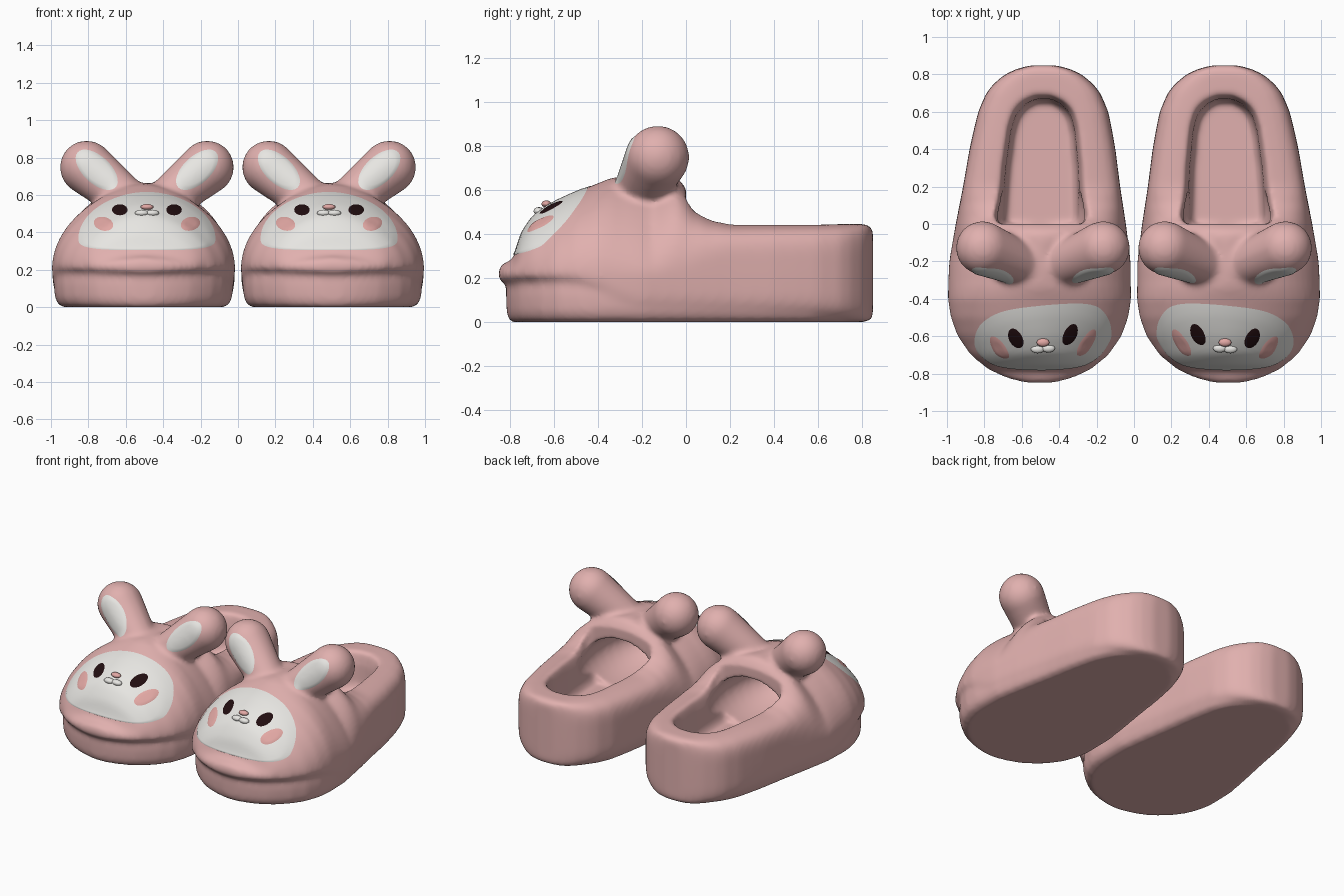
import bpy, bmesh, math
from mathutils import Vector, Matrix
from mathutils.bvhtree import BVHTree

if "Cube" in bpy.data.objects:
    bpy.data.objects.remove(bpy.data.objects["Cube"])

CX = 0.505      # centre of one slipper; the other is its mirror image
FX = 0.487      # centre line of face and ears


def material(name, rgb):
    m = bpy.data.materials.new(name)
    m.diffuse_color = (*rgb, 1)
    m.use_nodes = True
    m.node_tree.nodes["Principled BSDF"].inputs["Base Color"].default_value = m.diffuse_color
    return m


PINK = material("soft_pink", (0.75, 0.435, 0.425))
WHITE = material("warm_white", (0.82, 0.81, 0.78))
BLUSH = material("blush_pink", (0.76, 0.39, 0.37))
DARK = material("dark_brown", (0.015, 0.004, 0.005))


def lerp(table, v):
    """Piecewise linear lookup in a list of (key, value) pairs."""
    for (a, p), (b, q) in zip(table, table[1:]):
        if v <= b:
            return p + (q - p) * max(0, (v - a) / (b - a))
    return table[-1][1]


def spow(v, e):
    return math.copysign(abs(v) ** e, v)


def loft(bm, rings):
    loops = [[bm.verts.new(p) for p in r] for r in rings]
    n = len(loops[0])
    for a, b in zip(loops, loops[1:]):
        for i in range(n):
            j = (i + 1) % n
            bm.faces.new((a[i], a[j], b[j], b[i]))
    bm.faces.new(loops[0][::-1])
    bm.faces.new(loops[-1])


def finish(name, bm, mat):
    bmesh.ops.recalc_face_normals(bm, faces=bm.faces)
    me = bpy.data.meshes.new(name)
    bm.to_mesh(me)
    bm.free()
    for p in me.polygons:
        p.use_smooth = True
    me.materials.append(mat)
    ob = bpy.data.objects.new(name, me)
    bpy.context.collection.objects.link(ob)
    return ob


def mirror(ob):
    ob.modifiers.new("other_slipper", 'MIRROR').use_mirror_merge = False


# Slipper shape along its length: half width, top, underside, squareness
WIDTH = [(-.85, .06), (-.84, .12), (-.82, .19), (-.78, .275), (-.7, .37), (-.6, .44),
         (-.5, .475), (-.4, .49), (-.2, .485), (0, .455), (.2, .42), (.4, .39),
         (.5, .37), (.6, .348), (.7, .305), (.75, .265), (.8, .205), (.83, .14), (.85, .06)]
TOP = [(-.85, .245), (-.83, .265), (-.79, .278), (-.77, .32), (-.755, .385), (-.72, .445),
       (-.685, .49), (-.6, .545), (-.5, .59), (-.4, .63), (-.34, .655), (-.25, .665),
       (-.05, .665), (-.01, .63), (.03, .54), (.1, .475), (.2, .445), (.82, .445), (.85, .42)]
UNDER = [(-.85, .185), (-.6, .165), (-.5, .14), (-.28, 0), (.82, 0), (.85, .02)]
SQUARE = [(-.8, 1.95), (-.65, 1.75), (-.5, 1.9), (-.4, 1.9), (-.3, 1.7), (-.15, 1.5),
          (.0, 2.2), (.2, 5)]
UNDER_SQUARE = [(-.5, 2.5), (-.2, 5)]


def centre(y):
    return CX - 0.02 * min(1, max(0, (y + .3) / .9))


bm = bmesh.new()
# Upper with domed toe
rings = []
for k in range(71):
    y = -.85 + 1.698 * (1 - math.cos(math.pi * k / 70)) / 2
    w, h, u = lerp(WIDTH, y), lerp(TOP, y), lerp(UNDER, y)
    n, m = lerp(SQUARE, y), lerp(UNDER_SQUARE, y)
    ring = []
    for i in range(64):
        c, s = math.cos(math.tau * i / 64), math.sin(math.tau * i / 64)
        e = 2 / (n if s > 0 else m)
        z = .215 + spow(s, e) * ((h - .215) if s > 0 else (.215 - u))
        ring.append((centre(y) + w * spow(c, e), y, z))
    rings.append(ring)
loft(bm, rings)

# Sole under the toe, set back to leave a groove
ys = [-.85 + 1.695 * (1 - math.cos(math.pi * k / 40)) / 2 for k in range(41)]
rings = []
for z, inset in ((0, .06), (.015, .033), (.05, .016), (.12, .01), (.2, .016)):
    side = [(max(.02, lerp(WIDTH, y) - inset), y * (.965 - inset * .5)) for y in ys]
    rings.append([(centre(y) + w, y, z) for w, y in side] +
                 [(centre(y) - w, y, z) for w, y in reversed(side)])
loft(bm, rings)

# Ears: rings around the axis from a small base ball to a large tip ball
for s in (-1, 1):
    base = Vector((FX + s * .11, -.215, .575))
    tip = Vector((FX + s * .322, -.128, .748))
    axis = tip - base
    length = axis.length
    turn = axis.to_track_quat('Z', 'Y')
    r0, r1 = .115, .143
    rings = []
    for k in range(41):
        t = -r0 + (length + r0 + r1) * (1 - math.cos(math.pi * k / 40)) / 2
        r = .004
        for q in range(21):
            f = q / 20
            d = (r0 + (r1 - r0) * f) ** 2 - (t - f * length) ** 2
            r = max(r, math.sqrt(max(0, d)))
        rings.append([base + turn @ Vector((r * math.cos(math.tau * i / 40),
                                            r * math.sin(math.tau * i / 40), t))
                      for i in range(40)])
    loft(bm, rings)
body = finish("slipper_body", bm, PINK)

# Foot opening cutter, flared at the rim
HOLE = [(0, .19), (.03, .21), (.3, .195), (.5, .172), (.58, .15), (.63, .115), (.66, .07),
        (.67, .04)]
rings = []
for z, f in ((.19, .85), (.24, .96), (.36, 1), (.41, 1.06), (.47, 1.18), (1, 1.18)):
    side = [(lerp(HOLE, k * .67 / 24) * f, k * .67 / 24 * (1 + (f - 1) * .25)) for k in range(25)]
    rings.append([(centre(y) + w, y, z) for w, y in side] +
                 [(centre(y) - w, y, z) for w, y in reversed(side)])
bm = bmesh.new()
loft(bm, rings)
opening = finish("opening_cutter", bm, PINK)

# Toe space cutter
bm = bmesh.new()
bmesh.ops.create_uvsphere(bm, u_segments=32, v_segments=20, radius=1,
                          matrix=Matrix.Translation((CX - .01, -.08, .36)) @
                          Matrix.Diagonal((.26, .42, .17, 1)))
toe = finish("toe_space_cutter", bm, PINK)


def remesh():
    md = body.modifiers.new("fuse", 'REMESH')
    md.mode, md.voxel_size, md.use_smooth_shade = 'VOXEL', .014, True


# Fuse parts, hollow out and soften
remesh()
for cutter in (opening, toe):
    cutter.hide_render = True
    md = body.modifiers.new("hollow", 'BOOLEAN')
    md.operation, md.object, md.solver = 'DIFFERENCE', cutter, 'EXACT'
remesh()
md = body.modifiers.new("soften", 'SMOOTH')
md.factor, md.iterations = .5, 8
dg = bpy.context.evaluated_depsgraph_get()
baked = bpy.data.meshes.new_from_object(body.evaluated_get(dg))
body.modifiers.clear()
body.data = baked
baked.materials.clear()
baked.materials.append(PINK)
for p in baked.polygons:
    p.use_smooth = True
    p.material_index = 0
for cutter in (opening, toe):
    bpy.data.objects.remove(cutter)

bm = bmesh.new()
bm.from_mesh(baked)
surface = BVHTree.FromBMesh(bm)
bm.free()
mirror(body)


def on_surface(x, z):
    hit, normal, _, _ = surface.ray_cast(Vector((x, -3, z)), Vector((0, 1, 0)))
    return hit, normal


def patch(name, mat, x, z, rx, up, down, turn=0, n_up=2, n_down=2, lift=.005, rows=4, segs=32):
    """Thin rounded plate laid on the front of the slipper."""
    bm = bmesh.new()
    prev = None
    ca, sa = math.cos(turn), math.sin(turn)
    for r in range(rows + 1):
        ring = []
        for i in range(segs if r else 1):
            a = math.tau * i / segs
            c, s = math.cos(a), math.sin(a)
            e = 2 / (n_up if s > 0 else n_down)
            px = rx * spow(c, e) * r / rows
            pz = spow(s, e) * (up if s > 0 else down) * r / rows
            u, v = x + px * ca - pz * sa, z + px * sa + pz * ca
            hit, nor = on_surface(u, v)
            if hit is None:
                hit, nor, _, _ = surface.find_nearest(Vector((u, -.2, v)))
            ring.append(bm.verts.new(hit + nor * (lift if r < rows else lift - .003)))
        for i in range(segs if r else 0):
            j = (i + 1) % segs
            if r == 1:
                bm.faces.new((prev[0], ring[i], ring[j]))
            else:
                bm.faces.new((prev[i], ring[i], ring[j], prev[j]))
        prev = ring
    ob = finish(name, bm, mat)
    # make the sheet face forward
    if sum(p.normal.y for p in ob.data.polygons) > 0:
        ob.data.flip_normals()
    mirror(ob)


def bump(name, mat, x, z, size, out=0):
    hit, nor = on_surface(x, z)
    bm = bmesh.new()
    bmesh.ops.create_uvsphere(bm, u_segments=20, v_segments=12, radius=1,
                              matrix=Matrix.Translation(hit + nor * out) @
                              Matrix.Diagonal((*size, 1)))
    mirror(finish(name, bm, mat))


# Face, eyes, cheeks and inner ears
patch("face", WHITE, FX, .37, .365, .245, .066, n_up=1.9, n_down=3.5, rows=16, segs=64)
for s, side in ((-1, "inner"), (1, "outer")):
    patch(side + "_eye", DARK, FX + s * .143, .515, .041, .029, .029, lift=.010)
    patch(side + "_cheek", BLUSH, FX + s * .23, .442, .052, .036, .036, turn=s * .25, lift=.009)
    patch(side + "_ear_lining", WHITE, FX + s * .268, .734, .138, .072, .072,
          turn=s * .75, rows=8)
    bump(side + "_muzzle", WHITE, FX + s * .028, .500, (.036, .022, .018), .004)
bump("nose", BLUSH, FX, .526, (.034, .022, .016), .012)
